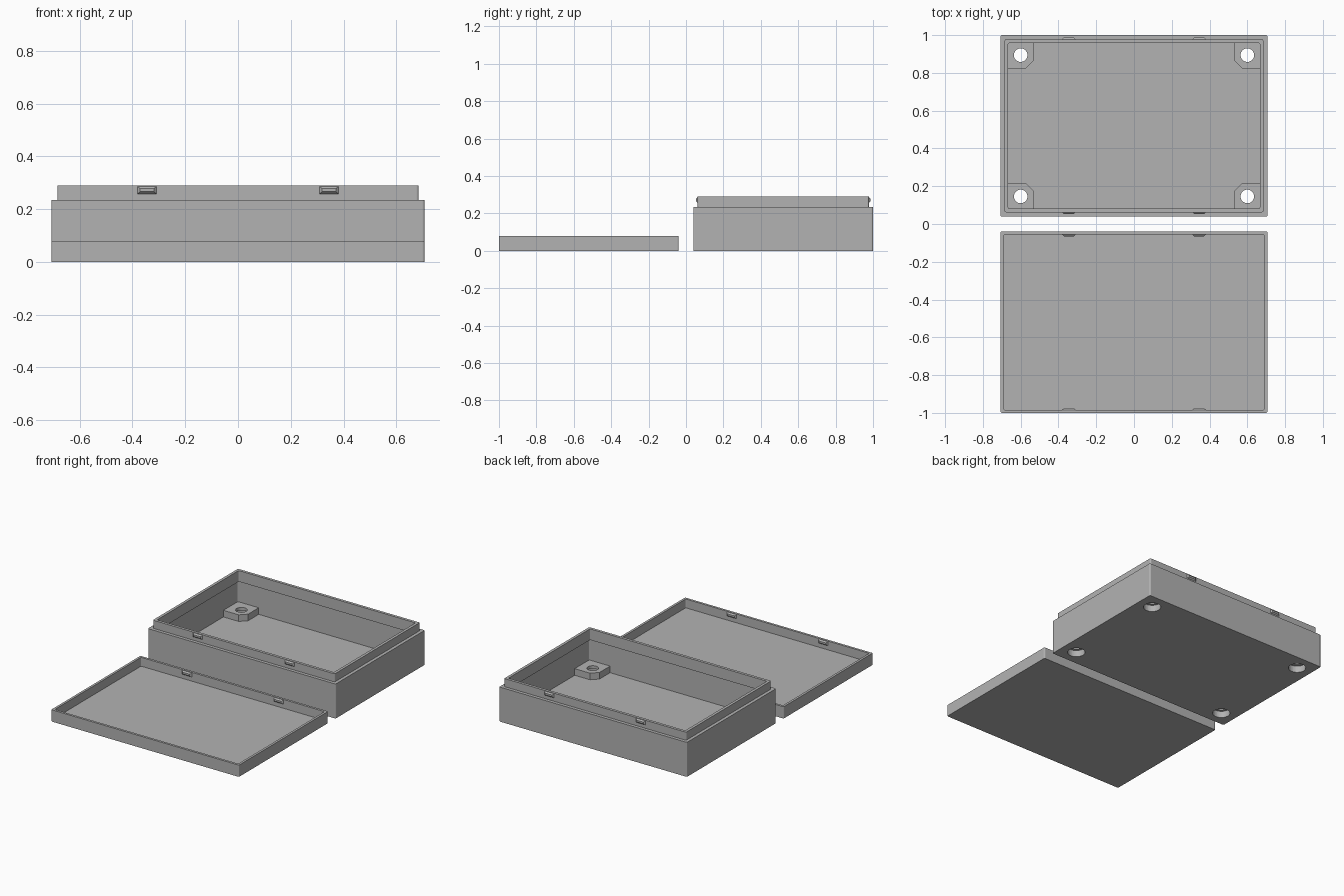
import bpy, bmesh, math
from mathutils import Vector

cube = bpy.data.objects.get("Cube")
if cube:
    bpy.data.objects.remove(cube, do_unlink=True)

grey = bpy.data.materials.new("plain grey")
grey.use_nodes = True
colour = (0.45, 0.45, 0.45, 1)
grey.diffuse_color = colour
grey.node_tree.nodes["Principled BSDF"].inputs["Base Color"].default_value = colour

HX, HY = 0.707, 0.48      # half size of both trays
CY = 0.52                 # distance of each tray from the centre
WALL = 0.02               # wall and floor thickness


def finish(bm, name):
    bmesh.ops.recalc_face_normals(bm, faces=bm.faces)
    mesh = bpy.data.meshes.new(name)
    bm.to_mesh(mesh)
    bm.free()
    obj = bpy.data.objects.new(name, mesh)
    bpy.context.collection.objects.link(obj)
    mesh.materials.append(grey)
    return obj


def loft(name, rings):
    """Join stacked rings of points and cap both ends."""
    bm = bmesh.new()
    loops = [[bm.verts.new(p) for p in ring] for ring in rings]
    n = len(loops[0])
    for a, b in zip(loops, loops[1:]):
        for i in range(n):
            j = (i + 1) % n
            bm.faces.new((a[i], a[j], b[j], b[i]))
    bm.faces.new(loops[0][::-1])
    bm.faces.new(loops[-1])
    return finish(bm, name)


def rounded_ring(inset, z, cy, r=0.008, steps=3):
    pts = []
    for q, (sx, sy) in enumerate([(1, 1), (-1, 1), (-1, -1), (1, -1)]):
        for k in range(steps + 1):
            a = math.pi / 2 * (q + k / steps)
            pts.append((sx * (HX - inset - r) + r * math.cos(a),
                        cy + sy * (HY - inset - r) + r * math.sin(a), z))
    return pts


def tray(name, cy, profile):
    return loft(name, [rounded_ring(i, z, cy) for i, z in profile])


def circle(x, y, r, z, n=32):
    return [(x + r * math.cos(2 * math.pi * i / n),
             y + r * math.sin(2 * math.pi * i / n), z) for i in range(n)]


def cut(obj, cutter):
    mod = obj.modifiers.new("screw_hole", "BOOLEAN")
    mod.operation = "DIFFERENCE"
    mod.solver = "EXACT"
    mod.object = cutter


def snap_rib(name, x, y, out, z):
    """Small tapered rib, wide at the wall and narrower at its crest."""
    rings = []
    for depth, half_w, half_h in [(-0.004, 0.036, 0.014), (0.0, 0.036, 0.014),
                                  (0.009, 0.026, 0.006)]:
        rings.append([(x + sx * half_w, y + out * depth, z + sz * half_h)
                      for sx, sz in [(-1, -1), (1, -1), (1, 1), (-1, 1)]])
    loft(name, rings)


# Deep tray with a stepped lip that is undercut on the inside
LIP_OUT, LIP_IN = 0.022, 0.041
base = tray("base_tray", CY, [
    (0, 0), (0, 0.235), (LIP_OUT, 0.235), (LIP_OUT, 0.29),
    (LIP_IN, 0.29), (LIP_IN, 0.215), (WALL, 0.215), (WALL, WALL)])

# Shallow lid lying open side up
LID_WALL = 0.016
tray("lid", -CY, [(0, 0), (0, 0.08), (LID_WALL, 0.08), (LID_WALL, WALL)])

# Corner screw bosses with counterbored holes through the floor
for sx, side in [(1, "left"), (-1, "right")]:
    for sy, end in [(1, "back"), (-1, "front")]:
        x, y = sx * 0.6, CY + sy * 0.374
        xi, xo = sx * 0.53, sx * (HX - 0.016)
        yi, yo = CY + sy * 0.304, CY + sy * (HY - 0.016)
        c = 0.042
        outline = [(xo, yo), (xi, yo), (xi, yi + sy * c),
                   (xi + sx * c, yi), (xo, yi)]
        boss = loft(f"{end}_{side}_screw_boss",
                    [[(px, py, z) for px, py in outline] for z in (0.012, 0.065)])
        hole = loft(f"{end}_{side}_hole_cutter", [
            circle(x, y, r, z) for r, z in
            [(0.055, -0.02), (0.055, 0.045), (0.036, 0.045), (0.036, 0.1)]])
        hole.hide_render = True
        hole.hide_viewport = True
        hole.display_type = "WIRE"
        cut(boss, hole)
        cut(base, hole)

# Snap ribs: outward on the base lip, inward on the lid walls
for sx, side in [(1, "left"), (-1, "right")]:
    for sy, end in [(1, "back"), (-1, "front")]:
        x = sx * 0.345
        snap_rib(f"base_{end}_{side}_snap", x, CY + sy * (HY - LIP_OUT), sy, 0.272)
        snap_rib(f"lid_{end}_{side}_snap", x, -CY + sy * (HY - LID_WALL), -sy, 0.062)
